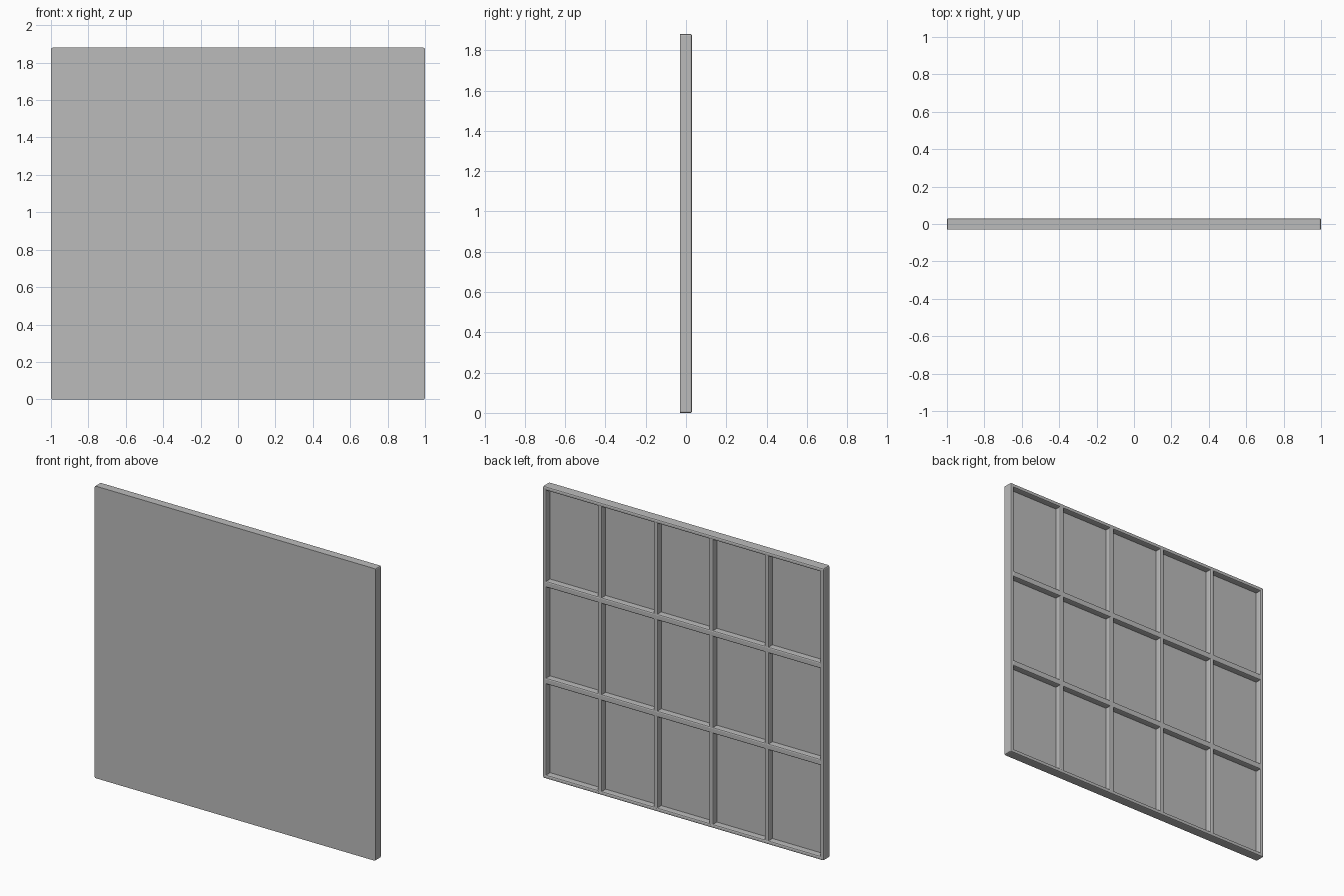
import bpy
import bmesh

cube = bpy.data.objects.get("Cube")
if cube:
    bpy.data.objects.remove(cube, do_unlink=True)

WIDTH, HEIGHT = 2.0, 1.88
FRONT, BACK = -0.03, 0.03
SHEET_BACK = -0.01          # rear face of the thin front sheet
ROOT = -0.02                # bars start inside the sheet
EDGE, POST, RAIL = 0.025, 0.03, 0.04
COLUMNS, ROWS = 5, 3
ROUND = 0.008

grey = bpy.data.materials.new("plain grey")
grey.use_nodes = True
colour = (0.5, 0.5, 0.5, 1.0)
grey.diffuse_color = colour
grey.node_tree.nodes["Principled BSDF"].inputs["Base Color"].default_value = colour


def box(name, low, high, corners_only=False):
    """Box between two corners with softened edges."""
    bm = bmesh.new()
    bmesh.ops.create_cube(bm, size=1)
    for v in bm.verts:
        v.co = [h if c > 0 else l for c, l, h in zip(v.co, low, high)]
    edges = [e for e in bm.edges
             if not corners_only or abs(e.verts[0].co.y - e.verts[1].co.y) > 0.001]
    bmesh.ops.bevel(bm, geom=edges, offset=ROUND, segments=2,
                    profile=0.5, affect='EDGES')
    bmesh.ops.recalc_face_normals(bm, faces=bm.faces)
    mesh = bpy.data.meshes.new(name)
    bm.to_mesh(mesh)
    bm.free()
    mesh.materials.append(grey)
    obj = bpy.data.objects.new(name, mesh)
    bpy.context.scene.collection.objects.link(obj)
    return obj


half = WIDTH / 2

# Flat front sheet
box("front_sheet", (-half, FRONT, 0), (half, SHEET_BACK, HEIGHT), corners_only=True)

# Outer frame
for side, x in (("right", -half), ("left", half - EDGE)):
    box(side + "_frame_post", (x, ROOT, 0), (x + EDGE, BACK, HEIGHT))
for side, z in (("bottom", 0), ("top", HEIGHT - EDGE)):
    box(side + "_frame_rail", (-half, ROOT, z), (half, BACK, z + EDGE))

# Upright dividers, evenly spaced between the frame posts
pitch = (WIDTH - 2 * EDGE + POST) / COLUMNS
for i in range(1, COLUMNS):
    x = -half + EDGE + i * pitch - POST
    box(f"upright_divider_{i}", (x, ROOT, EDGE / 2),
        (x + POST, BACK - 0.001, HEIGHT - EDGE / 2))

# Cross rails, evenly spaced between the frame rails
pitch = (HEIGHT - 2 * EDGE + RAIL) / ROWS
for i in range(1, ROWS):
    z = EDGE + i * pitch - RAIL
    box(f"cross_rail_{i}", (-half + EDGE / 2, ROOT, z),
        (half - EDGE / 2, BACK - 0.0005, z + RAIL))
